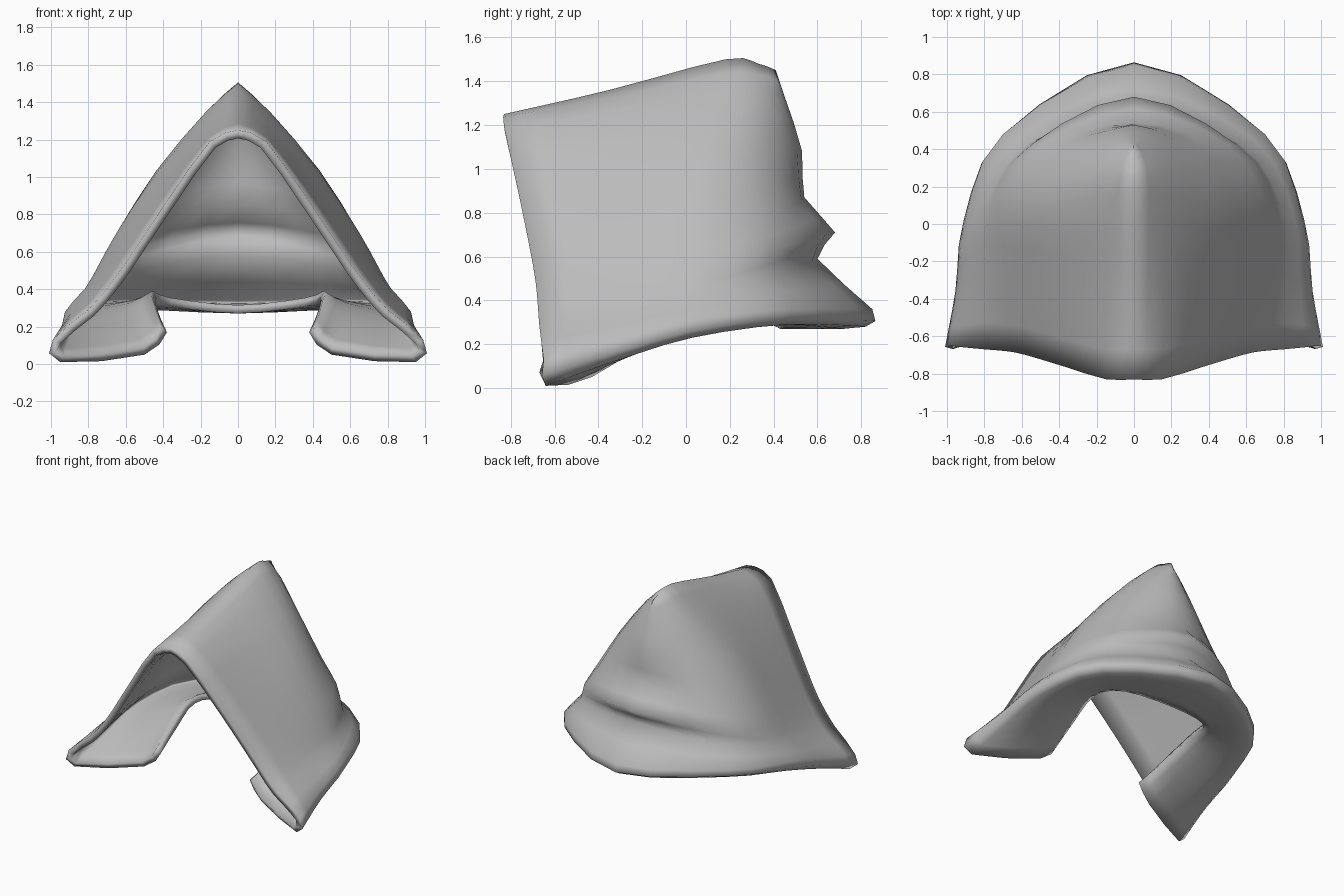
import bpy, bmesh
from mathutils import Vector

cube = bpy.data.objects.get("Cube")
if cube:
    bpy.data.objects.remove(cube)

# Each row runs from the front opening, along one side, to the middle of the back.
ridge = [(0, -.83, 1.25), (0, -.35, 1.36), (0, .18, 1.5), (0, .33, 1.48), (0, .41, 1.45)]
shoulder = [(.15, -.83, 1.19), (.16, -.35, 1.26), (.17, .15, 1.35), (.12, .36, 1.35), (0, .45, 1.33)]
upper_side = [(.38, -.76, .87), (.42, -.3, .95), (.44, .1, 1.03), (.3, .38, 1.06), (0, .53, 1.08)]
lower_side = [(.58, -.7, .57), (.63, -.25, .65), (.63, .12, .73), (.42, .43, .8), (0, .54, .87)]
crease = [(.68, -.68, .43), (.73, -.25, .49), (.73, .12, .55), (.54, .43, .64), (0, .68, .71)]
hollow = [(.8, -.67, .29), (.82, -.25, .36), (.79, .1, .43), (.56, .43, .52), (0, .6, .59)]
hem_top = [(.99, -.65, .13), (.94, -.35, .21), (.9, .03, .31), (.7, .48, .36), (0, .85, .36)]
hem_bottom = [(.95, -.64, .01), (.91, -.33, .12), (.87, .03, .23), (.66, .46, .29), (0, .82, .28)]
flap_middle = [(.5, -.43, .05), (.56, -.2, .18), (.58, .08, .28), (.46, .38, .3), (0, .6, .27)]
flap_edge = [(.38, -.4, .17), (.42, -.15, .26), (.44, .1, .35), (.36, .33, .31), (0, .43, .27)]


def smooth_path(points, steps):
    """Pass a smooth curve through the points."""
    pts = [Vector(p) for p in points]
    pts = [pts[0] * 2 - pts[1]] + pts + [pts[-1] * 2 - pts[-2]]
    path = []
    for a, b, c, d in zip(pts, pts[1:], pts[2:], pts[3:]):
        for i in range(steps):
            t = i / steps
            path.append(b + (c - a) * t / 2
                        + (a * 2 - b * 5 + c * 4 - d) * t * t / 2
                        + (b * 3 - a - c * 3 + d) * t ** 3 / 2)
    return path + [pts[-2]]


def full_row(half):
    """Mirror a half row so that it wraps round the back."""
    return half + [(-x, y, z) for x, y, z in reversed(half[:-1])]


# Cloth surface, lofted through all the rows
rows = [ridge, shoulder, upper_side, lower_side, crease, hollow,
        hem_top, hem_bottom, flap_middle, flap_edge]
around = [smooth_path(full_row(row), 3) for row in rows]
columns = [smooth_path(column, 2) for column in zip(*around)]

bm = bmesh.new()
grid = [[bm.verts.new(p) for p in column] for column in columns]
for left, right in zip(grid, grid[1:]):
    for i in range(len(left) - 1):
        bm.faces.new((left[i], left[i + 1], right[i + 1], right[i]))
bmesh.ops.remove_doubles(bm, verts=bm.verts, dist=.002)
bmesh.ops.recalc_face_normals(bm, faces=bm.faces)

# Make the outside of the cloth face outwards
bm.faces.ensure_lookup_table()
side = max(bm.faces, key=lambda f: f.calc_center_median().x)
if side.normal.x < 0:
    bmesh.ops.reverse_faces(bm, faces=bm.faces)

mesh = bpy.data.meshes.new("cloth_hood")
bm.to_mesh(mesh)
bm.free()
hood = bpy.data.objects.new("cloth_hood", mesh)
bpy.context.collection.objects.link(hood)

# Plain grey cloth
grey = bpy.data.materials.new("grey_cloth")
grey.use_nodes = True
colour = (.5, .5, .5, 1)
grey.diffuse_color = colour
grey.node_tree.nodes["Principled BSDF"].inputs["Base Color"].default_value = colour
mesh.materials.append(grey)

# Cloth thickness, with a rounded edge at the opening
thickness = hood.modifiers.new("thickness", 'SOLIDIFY')
thickness.thickness = .045
thickness.offset = -1

bpy.context.view_layer.objects.active = hood
hood.select_set(True)
bpy.ops.object.shade_smooth()
